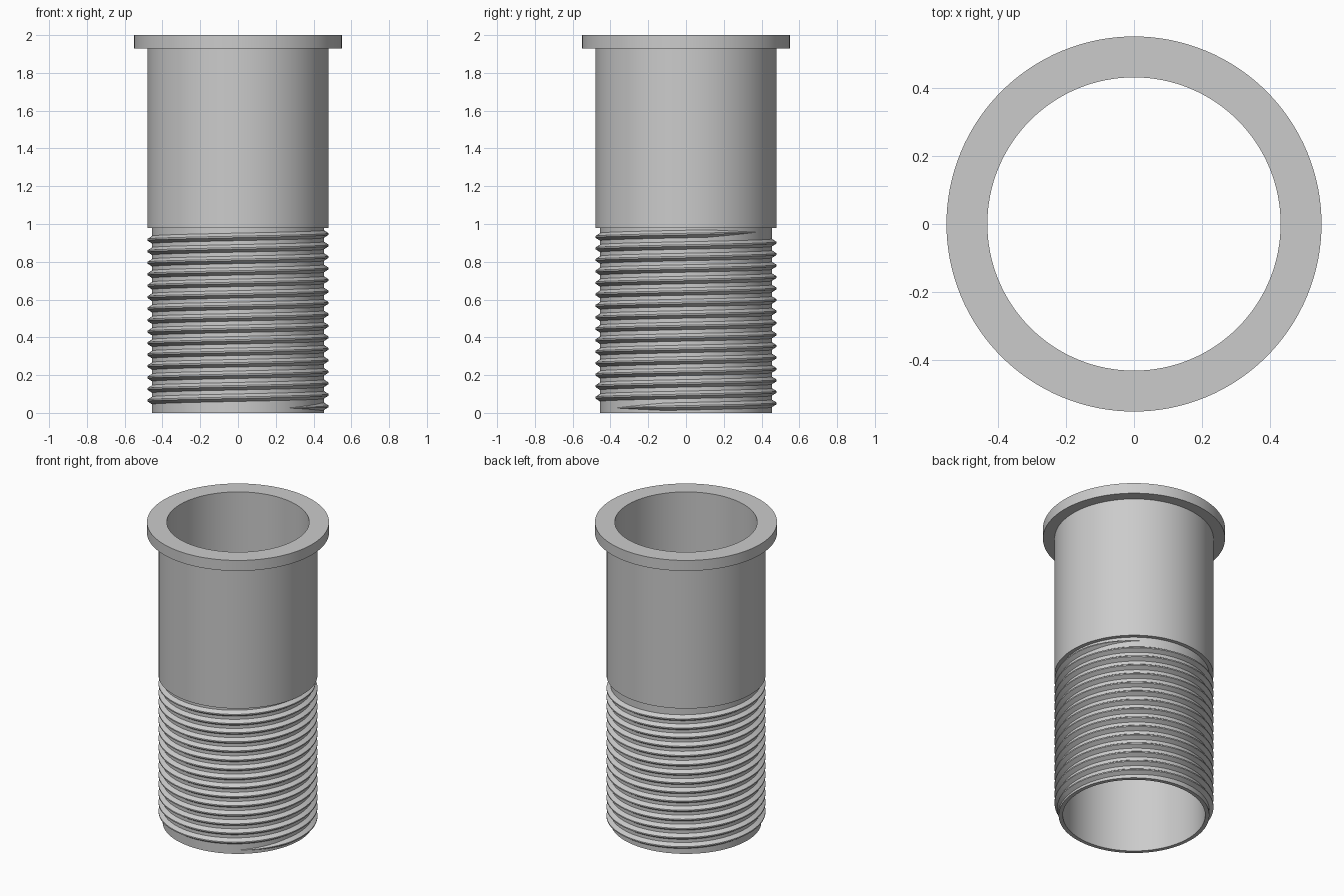
import bpy, bmesh
from math import cos, sin, radians, tau

cube = bpy.data.objects.get("Cube")
if cube:
    bpy.data.objects.remove(cube, do_unlink=True)

grey = bpy.data.materials.new("grey metal")
grey.use_nodes = True
colour = (0.6, 0.6, 0.6, 1)
grey.diffuse_color = colour
grey.node_tree.nodes["Principled BSDF"].inputs["Base Color"].default_value = colour

SEGMENTS = 128
ROOT, BODY, BORE, FLANGE = 0.455, 0.48, 0.43, 0.55


def sweep(name, sections, closed):
    """Bridge a row of (angle, profile) cross-sections around the z axis."""
    bm = bmesh.new()
    rings = [[bm.verts.new((r * cos(a), r * sin(a), z)) for r, z in profile]
             for a, profile in sections]
    pairs = list(zip(rings, rings[1:]))
    if closed:
        pairs.append((rings[-1], rings[0]))
    else:
        bm.faces.new(rings[0])
        bm.faces.new(rings[-1])
    for one, two in pairs:
        for i in range(len(one)):
            j = (i + 1) % len(one)
            bm.faces.new((one[i], two[i], two[j], one[j]))
    bmesh.ops.recalc_face_normals(bm, faces=bm.faces)
    mesh = bpy.data.meshes.new(name)
    bm.to_mesh(mesh)
    bm.free()
    mesh.materials.append(grey)
    obj = bpy.data.objects.new(name, mesh)
    bpy.context.collection.objects.link(obj)
    bpy.ops.object.select_all(action="DESELECT")
    obj.select_set(True)
    bpy.context.view_layer.objects.active = obj
    bpy.ops.object.shade_smooth_by_angle(angle=radians(25))
    return obj


# Hollow sleeve: threaded core, thicker barrel and top flange
wall = [(BORE, 0), (ROOT, 0), (ROOT, 0.98), (BODY, 0.98),
        (BODY, 1.93), (FLANGE, 1.93), (FLANGE, 2), (BORE, 2)]
sweep("flanged_sleeve", [(tau * i / SEGMENTS, wall) for i in range(SEGMENTS)], True)

# Right-handed screw thread, fading out at both ends
PITCH, START_Z = 0.0608, 0.035
FADE = radians(40)
start, end = radians(-54), radians(54) + 15 * tau
steps = int((end - start) / tau * SEGMENTS)
sections = []
for i in range(steps + 1):
    a = start + (end - start) * i / steps
    size = max(0.05, min(1, (a - start) / FADE, (end - a) / FADE))
    z = START_Z + PITCH * a / tau
    crest = ROOT + (BODY - ROOT) * size
    base, tip = 0.02 * size, 0.004 * size
    sections.append((a, [(ROOT - 0.005, z - base), (ROOT, z - base), (crest, z - tip),
                         (crest, z + tip), (ROOT, z + base), (ROOT - 0.005, z + base)]))
sweep("screw_thread", sections, False)
